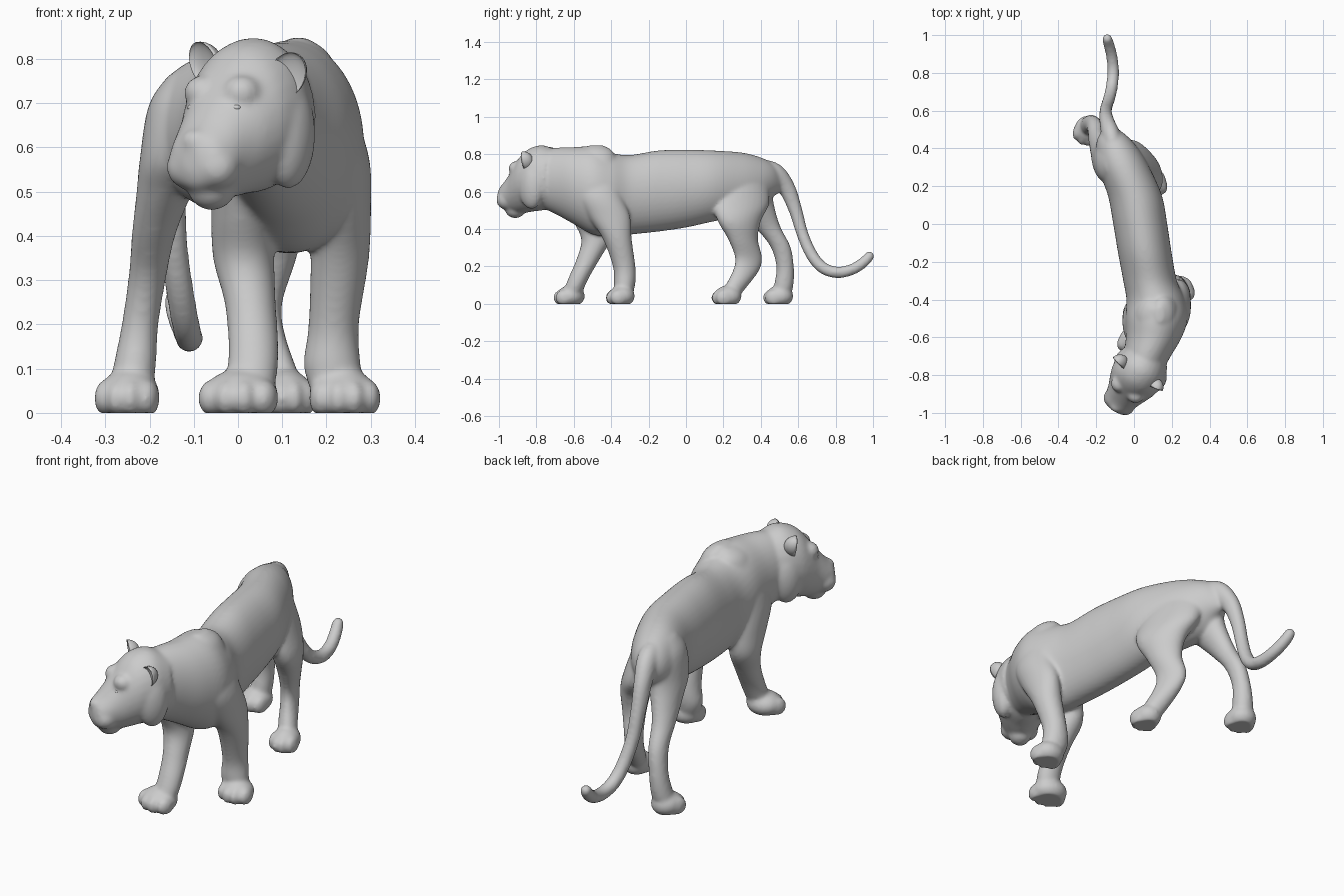
import bpy, bmesh
from math import sin, cos, pi, radians
from mathutils import Vector, Matrix

HEAD = Matrix.Translation((0.03, -0.78, 0)) @ Matrix.Rotation(radians(-34), 4, 'Z')
parts = []


def finish(name, bm, mat=None, fuse=True):
    if mat:
        bm.transform(mat)
    bmesh.ops.recalc_face_normals(bm, faces=bm.faces)
    me = bpy.data.meshes.new(name)
    bm.to_mesh(me)
    bm.free()
    for p in me.polygons:
        p.use_smooth = True
    ob = bpy.data.objects.new(name, me)
    bpy.context.collection.objects.link(ob)
    if fuse:
        parts.append(ob)
    return ob


def smooth_path(rows, sub=5):
    """Catmull-Rom interpolation of rows of numbers"""
    out, n = [], len(rows)
    for i in range(n - 1):
        a, b, c, d = (rows[max(i - 1, 0)], rows[i], rows[i + 1], rows[min(i + 2, n - 1)])
        for k in range(sub):
            t = k / sub
            out.append([0.5 * (2 * q + (r - p) * t + (2 * p - 5 * q + 4 * r - s) * t * t
                               + (3 * q - p - 3 * r + s) * t ** 3)
                        for p, q, r, s in zip(a, b, c, d)])
    return out + [list(rows[-1])]


def loft(name, rows, axis=None, mat=None, seg=28):
    """rows: x, y, z, half width, half depth; rings square to axis, or to the path"""
    rows = smooth_path(rows)
    bm = bmesh.new()
    rings = []
    for i, (x, y, z, w, h) in enumerate(rows):
        a, b = rows[max(i - 1, 0)], rows[min(i + 1, len(rows) - 1)]
        t = Vector(axis) if axis else (Vector(b[:3]) - Vector(a[:3])).normalized()
        side = (Vector((1, 0, 0)) - t * t.x).normalized()
        up = t.cross(side)
        rings.append([bm.verts.new(Vector((x, y, z)) + side * w * cos(2 * pi * k / seg)
                                   + up * h * sin(2 * pi * k / seg)) for k in range(seg)])
    for r, s in zip(rings, rings[1:]):
        for k in range(seg):
            j = (k + 1) % seg
            bm.faces.new((r[k], r[j], s[j], s[k]))
    bm.faces.new(rings[0])
    bm.faces.new(rings[-1])
    return finish(name, bm, mat)


def blob(name, loc, size, mat=None, floor=None, fuse=True, cup=None):
    bm = bmesh.new()
    bmesh.ops.create_uvsphere(bm, u_segments=24, v_segments=14, radius=1)
    for v in bm.verts:
        if cup is not None and v.co.y < 0:
            v.co.y *= -cup
        v.co = Vector([c * s + l for c, s, l in zip(v.co, size, loc)])
        if floor is not None:
            v.co.z = max(v.co.z, floor)
    return finish(name, bm, mat, fuse)


# torso and neck: y, x, top, bottom, half width
torso = [(0.50, -0.12, 0.72, 0.60, 0.04), (0.46, -0.11, 0.757, 0.57, 0.08),
         (0.40, -0.09, 0.787, 0.51, 0.112), (0.30, -0.055, 0.813, 0.47, 0.137),
         (0.15, 0.005, 0.824, 0.445, 0.143), (0.0, 0.033, 0.828, 0.412, 0.143),
         (-0.15, 0.057, 0.824, 0.39, 0.142), (-0.30, 0.085, 0.80, 0.374, 0.142),
         (-0.40, 0.115, 0.812, 0.364, 0.155), (-0.50, 0.12, 0.845, 0.375, 0.165),
         (-0.60, 0.105, 0.842, 0.43, 0.148), (-0.70, 0.07, 0.838, 0.485, 0.125),
         (-0.80, 0.04, 0.82, 0.53, 0.10)]
loft("torso", [(x, y, (t + b) / 2, w, (t - b) / 2) for y, x, t, b, w in torso], (0, 1, 0), seg=40)

# legs (the hind right one is skewed to follow the turned hips)
loft("front_right_leg", [
    (0.135, -0.48, 0.852, 0.02, 0.04), (0.15, -0.475, 0.81, 0.06, 0.09),
    (0.19, -0.475, 0.70, 0.067, 0.11), (0.22, -0.46, 0.58, 0.077, 0.12),
    (0.233, -0.41, 0.47, 0.068, 0.112), (0.23, -0.367, 0.35, 0.066, 0.077),
    (0.216, -0.33, 0.20, 0.057, 0.06), (0.213, -0.328, 0.11, 0.065, 0.057),
    (0.225, -0.335, 0.04, 0.055, 0.045)], (0, 0, 1))
loft("front_left_leg", [
    (0.10, -0.485, 0.84, 0.02, 0.04), (0.08, -0.49, 0.80, 0.06, 0.09),
    (0.03, -0.52, 0.68, 0.062, 0.10), (0.012, -0.53, 0.56, 0.07, 0.12),
    (0.008, -0.50, 0.45, 0.069, 0.105), (0.013, -0.48, 0.35, 0.069, 0.08),
    (0.028, -0.52, 0.25, 0.058, 0.063), (0.035, -0.57, 0.15, 0.057, 0.055),
    (0.03, -0.60, 0.08, 0.057, 0.052), (0.02, -0.61, 0.04, 0.05, 0.045)], (0, 0, 1))
skew = Matrix(((1, -0.3, 0, 0.09), (0, 1, 0, 0), (0, 0, 1, 0), (0, 0, 0, 1)))
loft("hind_right_leg", [
    (-0.04, 0.30, 0.77, 0.05, 0.08), (-0.025, 0.30, 0.70, 0.078, 0.125),
    (0.03, 0.295, 0.55, 0.082, 0.152), (0.065, 0.285, 0.45, 0.076, 0.117),
    (0.068, 0.305, 0.35, 0.06, 0.08), (0.06, 0.335, 0.25, 0.045, 0.073),
    (0.064, 0.32, 0.18, 0.044, 0.07), (0.074, 0.27, 0.10, 0.048, 0.06),
    (0.085, 0.235, 0.04, 0.045, 0.045)], (0, 0, 1), skew)
loft("hind_left_leg", [
    (-0.105, 0.33, 0.77, 0.05, 0.08), (-0.122, 0.34, 0.70, 0.08, 0.125),
    (-0.145, 0.345, 0.58, 0.077, 0.12), (-0.167, 0.385, 0.50, 0.063, 0.094),
    (-0.19, 0.44, 0.41, 0.05, 0.068), (-0.205, 0.505, 0.31, 0.043, 0.054),
    (-0.222, 0.53, 0.20, 0.042, 0.047), (-0.235, 0.522, 0.10, 0.049, 0.052),
    (-0.245, 0.51, 0.04, 0.048, 0.045)], (0, 0, 1))

# paws: a pad with four toes
for name, x, y, w, length, turn in [("front_right_paw", 0.24, -0.35, 0.08, 0.077, 5),
                                    ("front_left_paw", 0.005, -0.622, 0.09, 0.082, -12),
                                    ("hind_right_paw", 0.108, 0.218, 0.066, 0.08, 5),
                                    ("hind_left_paw", -0.247, 0.495, 0.073, 0.08, -12)]:
    m = Matrix.Translation((x, y, 0)) @ Matrix.Rotation(radians(turn), 4, 'Z')
    blob(name, (0, 0.006, 0.045), (w * 0.95, length * 0.92, 0.058), m, 0)
    for k, back in ((-0.68, 0.02), (-0.23, 0), (0.23, 0), (0.68, 0.02)):
        blob(name + "_toe", (k * w, back + 0.042 - length, 0.037),
             (w * 0.34, 0.045, 0.043), m, 0)

# tail
loft("tail", [
    (-0.10, 0.38, 0.735, 0.045, 0.045), (-0.122, 0.47, 0.703, 0.048, 0.056),
    (-0.143, 0.54, 0.62, 0.04, 0.046), (-0.15, 0.587, 0.50, 0.034, 0.036),
    (-0.145, 0.622, 0.38, 0.032, 0.032), (-0.13, 0.67, 0.27, 0.032, 0.032),
    (-0.117, 0.73, 0.198, 0.032, 0.032), (-0.11, 0.81, 0.172, 0.031, 0.031),
    (-0.118, 0.89, 0.189, 0.03, 0.03), (-0.133, 0.95, 0.227, 0.029, 0.029),
    (-0.143, 0.985, 0.265, 0.025, 0.025), (-0.146, 0.996, 0.28, 0.01, 0.01)])

# head: forward distance, top, bottom, half width (local frame, turned to its right)
skull = [(-0.10, 0.82, 0.53, 0.11), (-0.02, 0.852, 0.505, 0.138), (0.05, 0.838, 0.497, 0.136),
         (0.10, 0.80, 0.49, 0.12), (0.15, 0.733, 0.488, 0.098), (0.20, 0.672, 0.498, 0.082),
         (0.235, 0.638, 0.515, 0.063), (0.25, 0.61, 0.55, 0.025)]
loft("head", [(0, -d, (t + b) / 2, w, (t - b) / 2) for d, t, b, w in skull], (0, 1, 0), HEAD)
blob("chin", (0, -0.16, 0.508), (0.052, 0.056, 0.046), HEAD)
blob("nose", (0, -0.225, 0.618), (0.036, 0.03, 0.028), HEAD)
for s in (-1, 1):
    blob("muzzle_pad", (s * 0.038, -0.193, 0.56), (0.052, 0.054, 0.052), HEAD)
    blob("cheek_ruff", (s * 0.095, 0.008, 0.635), (0.055, 0.075, 0.125), HEAD)
    blob("brow", (s * 0.052, -0.115, 0.728), (0.045, 0.045, 0.04), HEAD)

# fuse all flesh parts into one smooth skin
bpy.ops.object.select_all(action='DESELECT')
for ob in parts:
    ob.select_set(True)
body = parts[0]
bpy.context.view_layer.objects.active = body
bpy.ops.object.join()
body.name = "body"
rm = body.modifiers.new("fuse", 'REMESH')
rm.mode = 'VOXEL'
rm.voxel_size = 0.008
rm.use_smooth_shade = True
sm = body.modifiers.new("soften", 'SMOOTH')
sm.factor = 0.5
sm.iterations = 14
for m in ("fuse", "soften"):
    bpy.ops.object.modifier_apply(modifier=m)
for v in body.data.vertices:
    v.co.z = max(v.co.z - 0.004, 0)

# cupped ears and narrow eyes
for s, side in ((-1, "right_facing"), (1, "left_facing")):
    tilt = HEAD @ Matrix.Translation((s * 0.114, -0.025, 0.775 - s * 0.012)) \
        @ Matrix.Rotation(radians(s * 30), 4, 'Y') @ Matrix.Rotation(radians(s * 15), 4, 'Z')
    blob("ear_" + side, (0, 0, 0), (0.042, 0.05, 0.055), tilt, fuse=False, cup=0.3)
    blob("eye_" + side, (s * 0.056, -0.15, 0.69), (0.016, 0.01, 0.008), HEAD, fuse=False)
